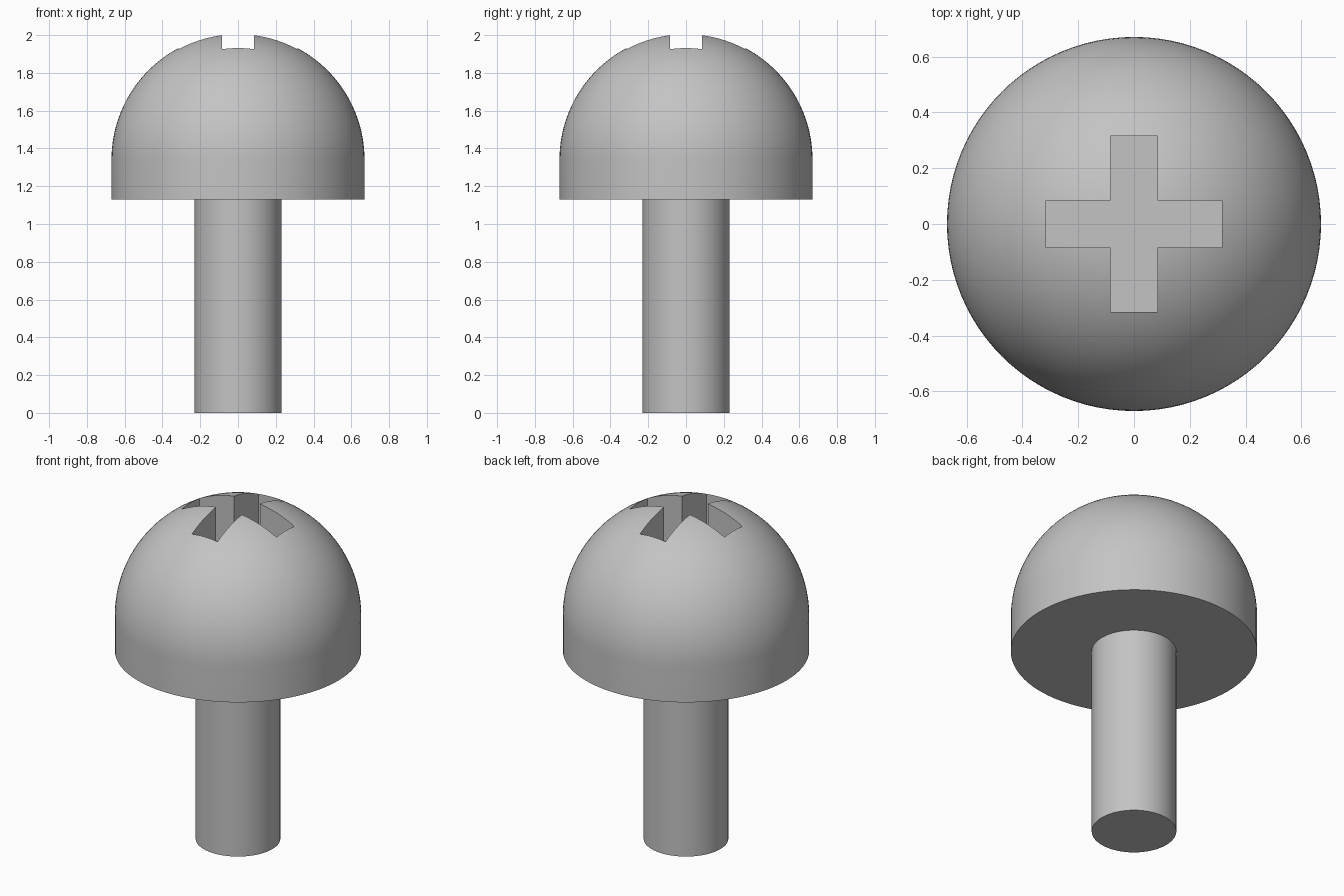
import bpy
import bmesh
import math

cube = bpy.data.objects.get("Cube")
if cube:
    bpy.data.objects.remove(cube, do_unlink=True)

SEGMENTS = 96
HEAD_R, SHAFT_R = 0.67, 0.23
HEAD_BOTTOM, DOME_Z = 1.13, 1.34
SLOT_LENGTH, SLOT_WIDTH, SLOT_FLOOR = 0.63, 0.17, 1.7

steel = bpy.data.materials.new("grey steel")
steel.use_nodes = True
steel.diffuse_color = (0.55, 0.55, 0.55, 1)
steel.node_tree.nodes["Principled BSDF"].inputs["Base Color"].default_value = steel.diffuse_color


def add_object(name, bm):
    mesh = bpy.data.meshes.new(name)
    bmesh.ops.recalc_face_normals(bm, faces=bm.faces)
    bm.to_mesh(mesh)
    bm.free()
    mesh.materials.append(steel)
    obj = bpy.data.objects.new(name, mesh)
    bpy.context.collection.objects.link(obj)
    return obj


def lathe(name, profile):
    """Spin a (radius, z) profile around the z axis."""
    bm = bmesh.new()
    verts = [bm.verts.new((r, 0, z)) for r, z in profile]
    edges = [bm.edges.new(pair) for pair in zip(verts, verts[1:])]
    bmesh.ops.spin(bm, geom=verts + edges, cent=(0, 0, 0), axis=(0, 0, 1),
                   angle=math.tau, steps=SEGMENTS)
    bmesh.ops.remove_doubles(bm, verts=bm.verts, dist=1e-5)
    return add_object(name, bm)


# Domed head with a short straight skirt and flat underside
steps = 32
dome = [(HEAD_R * math.cos(a), DOME_Z + HEAD_R * math.sin(a))
        for a in (i * math.pi / 2 / steps for i in range(steps))]
head = lathe("head", [(0, HEAD_BOTTOM), (HEAD_R, HEAD_BOTTOM)] + dome
             + [(0, DOME_Z + HEAD_R)])

# Plain round shaft
shaft = lathe("shaft", [(0, 0), (SHAFT_R, 0), (SHAFT_R, HEAD_BOTTOM), (0, HEAD_BOTTOM)])

# Cross-shaped drive recess: one plus outline, extruded upwards
bm = bmesh.new()
w, l = SLOT_WIDTH / 2, SLOT_LENGTH / 2
outline = []
for quarter in range(4):
    c, s = round(math.cos(quarter * math.pi / 2)), round(math.sin(quarter * math.pi / 2))
    for x, y in ((l, -w), (l, w), (w, w)):
        outline.append(bm.verts.new((c * x - s * y, s * x + c * y, SLOT_FLOOR)))
floor = bm.faces.new(outline)
extruded = bmesh.ops.extrude_face_region(bm, geom=[floor])
top = [v for v in extruded["geom"] if isinstance(v, bmesh.types.BMVert)]
bmesh.ops.translate(bm, verts=top, vec=(0, 0, 0.5))
cutter = add_object("recess_cutter", bm)
cutter.hide_render = True
cutter.hide_set(True)

cut = head.modifiers.new("cross recess", "BOOLEAN")
cut.operation = "DIFFERENCE"
cut.solver = "EXACT"
cut.object = cutter

# Apply the cut, then smooth the round surfaces and keep the edges sharp
bpy.ops.object.select_all(action="DESELECT")
bpy.context.view_layer.objects.active = head
head.select_set(True)
bpy.ops.object.modifier_apply(modifier=cut.name)
bpy.data.objects.remove(cutter, do_unlink=True)
shaft.select_set(True)
bpy.ops.object.shade_smooth_by_angle(angle=math.radians(30))
